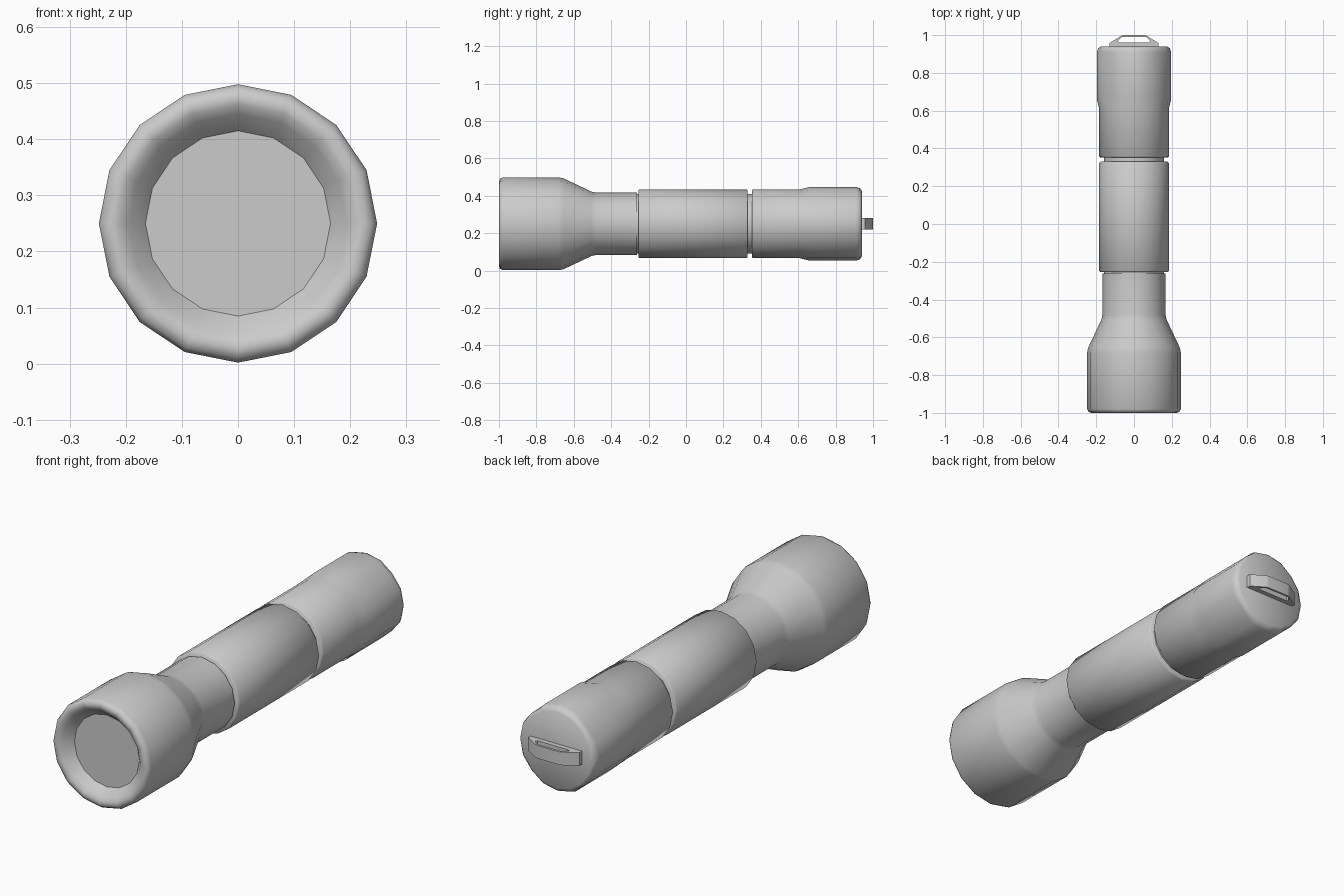
import bpy, bmesh, math

old = bpy.data.objects.get("Cube")
if old:
    bpy.data.objects.remove(old)

SIDES, AXIS_Z = 16, 0.25

grey = bpy.data.materials.new("grey metal")
grey.use_nodes = True
grey.diffuse_color = (0.6, 0.6, 0.6, 1)
grey.node_tree.nodes["Principled BSDF"].inputs["Base Color"].default_value = (0.6, 0.6, 0.6, 1)


def finish(bm, name, angle=50):
    bmesh.ops.recalc_face_normals(bm, faces=bm.faces)
    mesh = bpy.data.meshes.new(name)
    bm.to_mesh(mesh)
    bm.free()
    obj = bpy.data.objects.new(name, mesh)
    bpy.context.collection.objects.link(obj)
    mesh.materials.append(grey)
    bpy.ops.object.select_all(action='DESELECT')
    obj.select_set(True)
    bpy.context.view_layer.objects.active = obj
    bpy.ops.object.shade_smooth_by_angle(angle=math.radians(angle))
    return obj


def turned(name, profile, flat=None, cap_front=True):
    """Loft rings of (y, radius) along the y axis; flat(i, y, r) may reshape the radius."""
    bm = bmesh.new()
    rings = []
    for y, r in profile:
        ring = []
        for i in range(SIDES):
            a = 2 * math.pi * i / SIDES
            rr = flat(i, y, r) if flat else r
            ring.append(bm.verts.new((rr * math.cos(a), y, AXIS_Z + rr * math.sin(a))))
        rings.append(ring)
    for a, b in zip(rings, rings[1:]):
        for i in range(SIDES):
            j = (i + 1) % SIDES
            bm.faces.new((a[i], a[j], b[j], b[i]))
    if cap_front:
        bm.faces.new(rings[0])
    bm.faces.new(rings[-1])
    return finish(bm, name)


# Flared head with a rounded rim and shallow reflector
turned("head", [(-0.95, 0.165), (-0.985, 0.195), (-0.997, 0.212), (-1.0, 0.225),
                (-0.995, 0.24), (-0.98, 0.248), (-0.68, 0.248), (-0.655, 0.243),
                (-0.505, 0.172), (-0.48, 0.167), (-0.262, 0.167)], cap_front=False)

# Flat lens disc
turned("lens", [(-0.95, 0.165), (-0.945, 0.165)])

# Inner tube that shows in the two grooves
turned("inner_tube", [(-0.3, 0.16), (0.4, 0.16)])

# Main grip
turned("grip", [(-0.255, 0.178), (-0.249, 0.184), (0.324, 0.184), (0.33, 0.178)])


# Tail cap: thicker end with flats on the four diagonals
def diagonal_flats(i, y, r):
    return min(r, 0.186) if i % 4 == 2 else r


turned("tail_cap", [(0.352, 0.178), (0.358, 0.184), (0.61, 0.184), (0.66, 0.197),
                    (0.91, 0.197), (0.93, 0.19), (0.94, 0.175)], flat=diagonal_flats)

# Lanyard loop: half outlines mirrored, bridged into a slotted plate
outer = [(0.13, 0.93), (0.13, 0.958), (0.115, 0.967), (0.065, 0.998), (0.055, 1.0)]
inner = [(0.08, 0.962), (0.085, 0.968), (0.08, 0.975), (0.068, 0.988), (0.06, 0.99)]


def loop(bm, half, z):
    pts = half + [(-x, y) for x, y in reversed(half)]
    return [bm.verts.new((x, y, z)) for x, y in pts]


bm = bmesh.new()
low, high = AXIS_Z - 0.03, AXIS_Z + 0.03
chain = [loop(bm, outer, low), loop(bm, outer, high), loop(bm, inner, high), loop(bm, inner, low)]
for k in range(4):
    a, b = chain[k], chain[(k + 1) % 4]
    for i in range(len(a)):
        j = (i + 1) % len(a)
        bm.faces.new((a[i], a[j], b[j], b[i]))
finish(bm, "lanyard_loop", 35)
